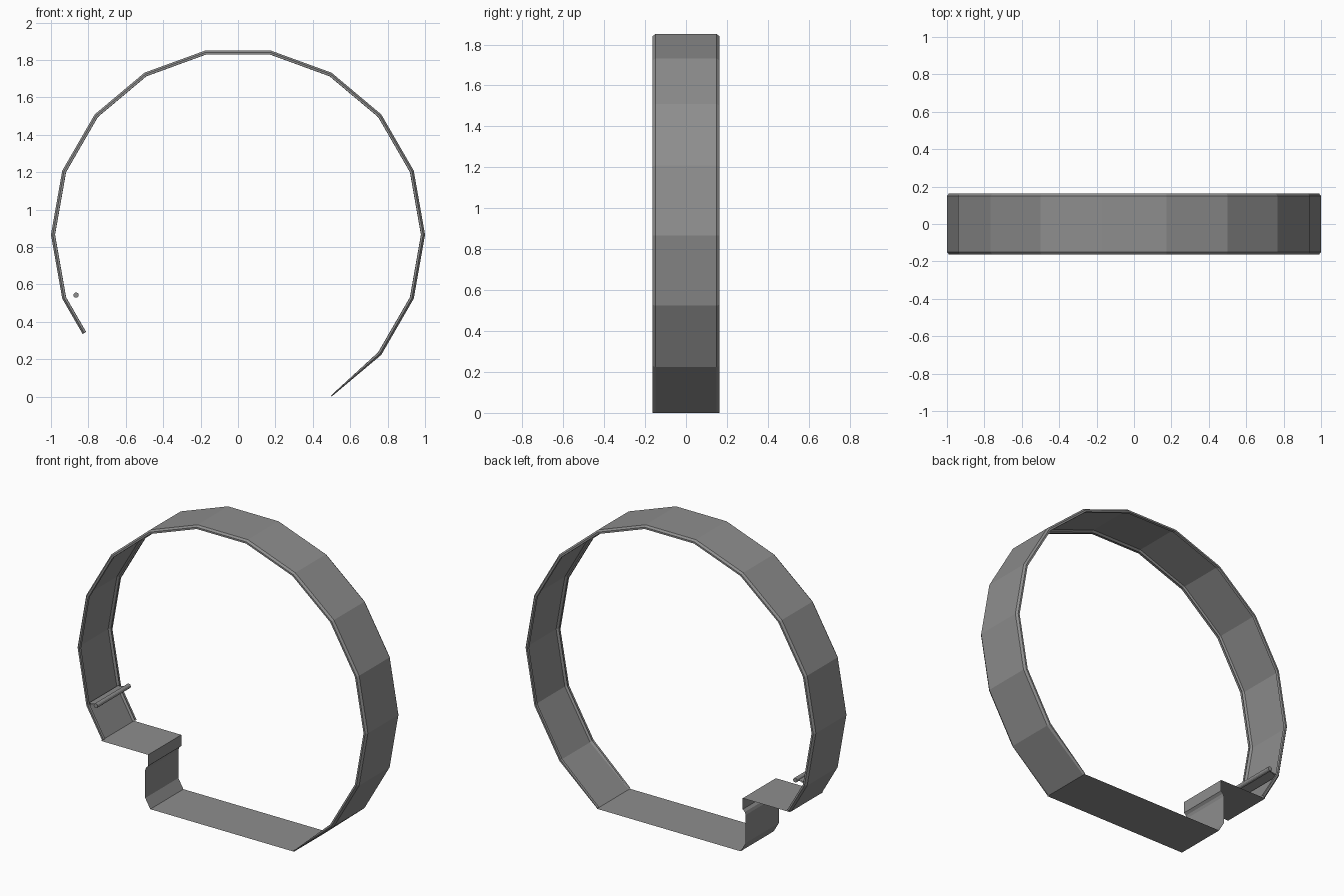
import bpy, bmesh
from math import cos, sin, radians, pi
from mathutils import Vector, Matrix

cube = bpy.data.objects.get("Cube")
if cube:
    bpy.data.objects.remove(cube, do_unlink=True)

CENTRE_Z = 0.866
HALF = 0.163

steel = bpy.data.materials.new("grey_steel")
steel.use_nodes = True
colour = (0.27, 0.27, 0.27, 1)
steel.diffuse_color = colour
steel.node_tree.nodes["Principled BSDF"].inputs["Base Color"].default_value = colour


def finish(name, bm):
    bmesh.ops.recalc_face_normals(bm, faces=bm.faces)
    mesh = bpy.data.meshes.new(name)
    bm.to_mesh(mesh)
    bm.free()
    mesh.materials.append(steel)
    obj = bpy.data.objects.new(name, mesh)
    bpy.context.collection.objects.link(obj)
    return obj


def loft(name, rows):
    """Skin neighbouring rows of points with quads."""
    bm = bmesh.new()
    grid = [[bm.verts.new(p) for p in row] for row in rows]
    for a, b in zip(grid, grid[1:]):
        for i in range(len(a) - 1):
            bm.faces.new((a[i], a[i + 1], b[i + 1], b[i]))
    return finish(name, bm)


def strip(name, profile, half):
    """Thin sheet: an x-z profile stretched across the width."""
    return loft(name, [[(x, -half, z), (x, half, z)] for x, z in profile])


# Band: eighteen-sided hoop with hemmed edges, open at the bottom
half_section = [(0.978, 0.147), (0.979, HALF), (0.990, HALF), (1.0, 0.15)]
section = half_section + [(r, -y) for r, y in reversed(half_section)]


def station(degrees, hem=1.0):
    a = radians(degrees)
    rows = []
    for r, y in section:
        r = 1 - (1 - r) * hem
        rows.append(Vector((r * cos(a), y, CENTRE_Z + r * sin(a))))
    return rows


rows = [station(-60, 0.3)] + [station(d) for d in range(-40, 201, 20)]
rows.append([p.lerp(q, 0.63) for p, q in zip(station(200), station(220))])
loft("hoop_band", rows)

# Base sheet with the stepped latch
end = rows[-1][3]
strip("base_sheet", [(0.5, 0), (-0.49, 0)], HALF)
strip("latch_wall", [(-0.49, 0), (-0.525, 0.06), (-0.525, 0.235), (-0.519, 0.252),
                     (-0.505, 0.265), (-0.505, end.z)], HALF)
strip("latch_shelf", [(-0.505, end.z), (end.x, end.z)], HALF)

# Hinge pin and the leaf that carries it
bm = bmesh.new()
bmesh.ops.create_cone(bm, cap_ends=True, segments=12, radius1=0.014, radius2=0.014,
                      depth=2 * HALF,
                      matrix=Matrix.Translation((-0.866, 0, 0.543)) @ Matrix.Rotation(pi / 2, 4, "X"))
finish("hinge_pin", bm)
strip("hinge_leaf", [(-0.93, 0.524), (-0.88, 0.537), (-0.88, 0.543), (-0.93, 0.534)], 0.145)
